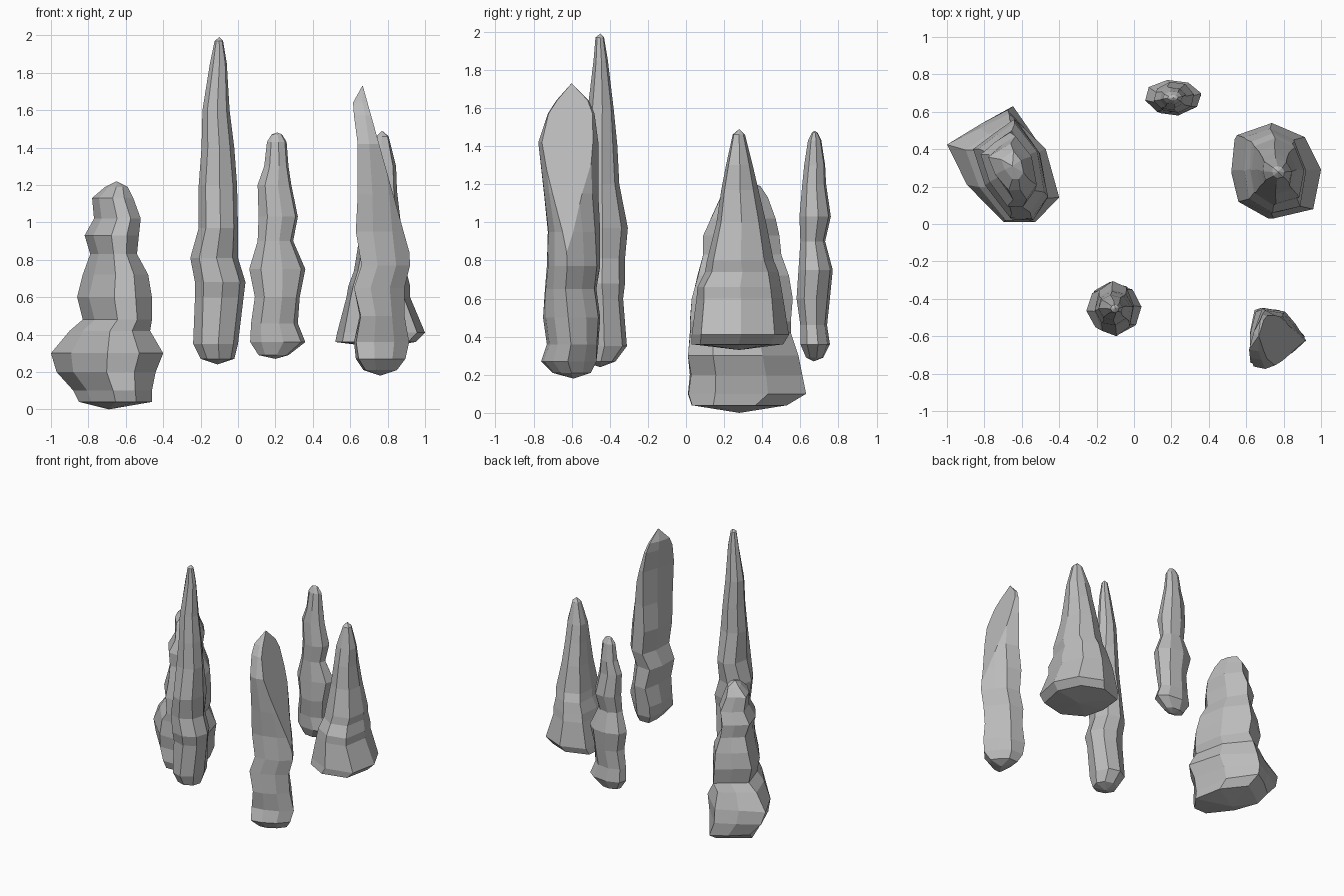
import bpy
import bmesh
import math
import random
from mathutils import Matrix, Vector

random.seed(4)

default_cube = bpy.data.objects.get("Cube")
if default_cube:
    bpy.data.objects.remove(default_cube, do_unlink=True)

# One plain stone colour for every rock
stone = bpy.data.materials.new("grey_stone")
stone.use_nodes = True
stone_colour = (0.5, 0.5, 0.5, 1)
stone.diffuse_color = stone_colour
stone.node_tree.nodes["Principled BSDF"].inputs["Base Color"].default_value = stone_colour


def polygon(sides, start=0.0):
    """Regular outline, used as the cross-section of the rounder rocks."""
    step = math.tau / sides
    return [Vector((math.cos(start + i * step), math.sin(start + i * step)))
            for i in range(sides)]


def fit_outline(outline, x0, x1, y0, y1):
    """Stretch an outline so that it fills the given box."""
    xs = [p.x for p in outline]
    ys = [p.y for p in outline]
    sx = (x1 - x0) / (max(xs) - min(xs))
    sy = (y1 - y0) / (max(ys) - min(ys))
    return [(x0 + (p.x - min(xs)) * sx, y0 + (p.y - min(ys)) * sy) for p in outline]


def rock(name, outline, bottom, rows, top, rough=0.05, twist=0.0, cut=None):
    """Loft rings (height, x range, y range) between a bottom and a top point."""
    bm = bmesh.new()
    centre = sum(outline, Vector((0, 0))) / len(outline)
    rings = []
    for z, x0, x1, y0, y1 in rows:
        turn = Matrix.Rotation(twist * (z - rows[0][0]), 2)
        shape = [turn @ (p - centre) * random.uniform(1 - rough, 1 + rough)
                 for p in outline]
        rings.append([bm.verts.new((x, y, z))
                      for x, y in fit_outline(shape, x0, x1, y0, y1)])
    sides = len(outline)
    low, high = bm.verts.new(bottom), bm.verts.new(top)
    for i in range(sides):
        j = (i + 1) % sides
        bm.faces.new((low, rings[0][j], rings[0][i]))
        bm.faces.new((high, rings[-1][i], rings[-1][j]))
        for a, b in zip(rings, rings[1:]):
            bm.faces.new((a[i], a[j], b[j], b[i]))
    # Optional broken face, sliced off and capped
    if cut:
        point, normal = cut
        geometry = bm.verts[:] + bm.edges[:] + bm.faces[:]
        sliced = bmesh.ops.bisect_plane(bm, geom=geometry, plane_co=point,
                                        plane_no=normal, clear_outer=True)
        edges = [e for e in sliced["geom_cut"] if isinstance(e, bmesh.types.BMEdge)]
        bmesh.ops.holes_fill(bm, edges=edges, sides=0)
    bmesh.ops.recalc_face_normals(bm, faces=bm.faces[:])
    mesh = bpy.data.meshes.new(name)
    bm.to_mesh(mesh)
    bm.free()
    mesh.materials.append(stone)
    obj = bpy.data.objects.new(name, mesh)
    bpy.context.collection.objects.link(obj)
    return obj


# Broad skewed rock on the right
broad_outline = [Vector(p) for p in (
    (-1, .46), (-.9, .23), (-.7, .02), (-.53, .02),
    (-.4, .16), (-.47, .44), (-.67, .64), (-.83, .56))]
rock("broad_rock", broad_outline, (-.69, .28, 0), [
    (.04, -.85, -.46, .03, .53),
    (.1, -.88, -.46, .01, .63),
    (.2, -.97, -.44, .02, .61),
    (.3, -1, -.4, .01, .59),
    (.42, -.9, -.47, .02, .55),
    (.48, -.83, -.46, .02, .55),
    (.6, -.86, -.46, .03, .56),
    (.72, -.83, -.48, .06, .54),
    (.83, -.79, -.54, .09, .5),
    (.93, -.82, -.53, .09, .49),
    (1.02, -.77, -.52, .13, .47),
    (1.13, -.78, -.56, .18, .43),
    (1.19, -.71, -.59, .24, .39),
], (-.65, .31, 1.22), rough=.02)

# Tallest slender spire at the front
rock("tall_spire", polygon(8, .1), (-.11, -.45, .24), [
    (.27, -.2, -.02, -.54, -.37),
    (.35, -.24, 0, -.58, -.31),
    (.6, -.23, .03, -.57, -.33),
    (.68, -.23, .04, -.59, -.32),
    (.81, -.255, 0, -.58, -.32),
    (.97, -.21, 0, -.6, -.305),
    (1.2, -.21, -.005, -.55, -.35),
    (1.4, -.195, -.02, -.54, -.36),
    (1.6, -.19, -.045, -.515, -.38),
    (1.85, -.15, -.06, -.485, -.41),
    (1.97, -.125, -.08, -.475, -.43),
], (-.1, -.45, 1.99), rough=.03)

# Narrow flattened spire at the back
rock("flat_spire", polygon(8, .2), (.2, .67, .27), [
    (.29, .11, .27, .63, .72),
    (.36, .065, .36, .6, .755),
    (.46, .07, .32, .6, .74),
    (.6, .09, .33, .58, .755),
    (.75, .06, .36, .59, .77),
    (.9, .105, .295, .6, .73),
    (1.03, .11, .32, .595, .76),
    (1.2, .105, .285, .61, .735),
    (1.3, .14, .27, .62, .73),
    (1.43, .155, .26, .64, .71),
    (1.47, .18, .235, .66, .69),
], (.21, .675, 1.48), rough=.03)

# Twisted rock with a long slanting broken face
twisted_outline = [Vector(p) for p in (
    (.92, -.6), (.84, -.5), (.76, -.43), (.63, -.43),
    (.61, -.58), (.63, -.77), (.73, -.75), (.84, -.69))]
slant = (Vector((.67, -.6, 1.72)), Vector((1, 0, .28)).normalized())
rock("twisted_rock", twisted_outline, (.76, -.59, .18), [
    (.21, .67, .85, -.7, -.5),
    (.27, .63, .895, -.76, -.47),
    (.36, .62, .915, -.73, -.46),
    (.5, .65, .89, -.75, -.45),
    (.65, .62, .89, -.74, -.47),
    (.77, .66, .92, -.73, -.45),
    (.95, .63, .91, -.725, -.45),
    (1.15, .64, .88, -.745, -.46),
    (1.42, .64, .84, -.775, -.46),
    (1.57, .62, .82, -.725, -.48),
    (1.64, .615, .78, -.68, -.51),
], (.665, -.6, 1.73), rough=.03, twist=-.25, cut=slant)

# Flared cone-shaped rock on the left
flared_outline = [Vector(p) for p in (
    (1, .29), (.91, .47), (.73, .54), (.54, .48),
    (.52, .29), (.56, .12), (.74, .03), (.955, .075))]
rock("flared_rock", flared_outline, (.76, .28, .33), [
    (.36, .52, .95, .03, .51),
    (.41, .53, 1, .03, .54),
    (.6, .58, .92, .055, .51),
    (.66, .59, .92, .06, .5),
    (.74, .62, .9, .1, .485),
    (.8, .63, .91, .11, .46),
    (1, .66, .87, .16, .42),
    (1.17, .68, .85, .185, .38),
    (1.3, .69, .845, .21, .35),
    (1.46, .74, .805, .245, .31),
], (.77, .28, 1.49), rough=.02)
